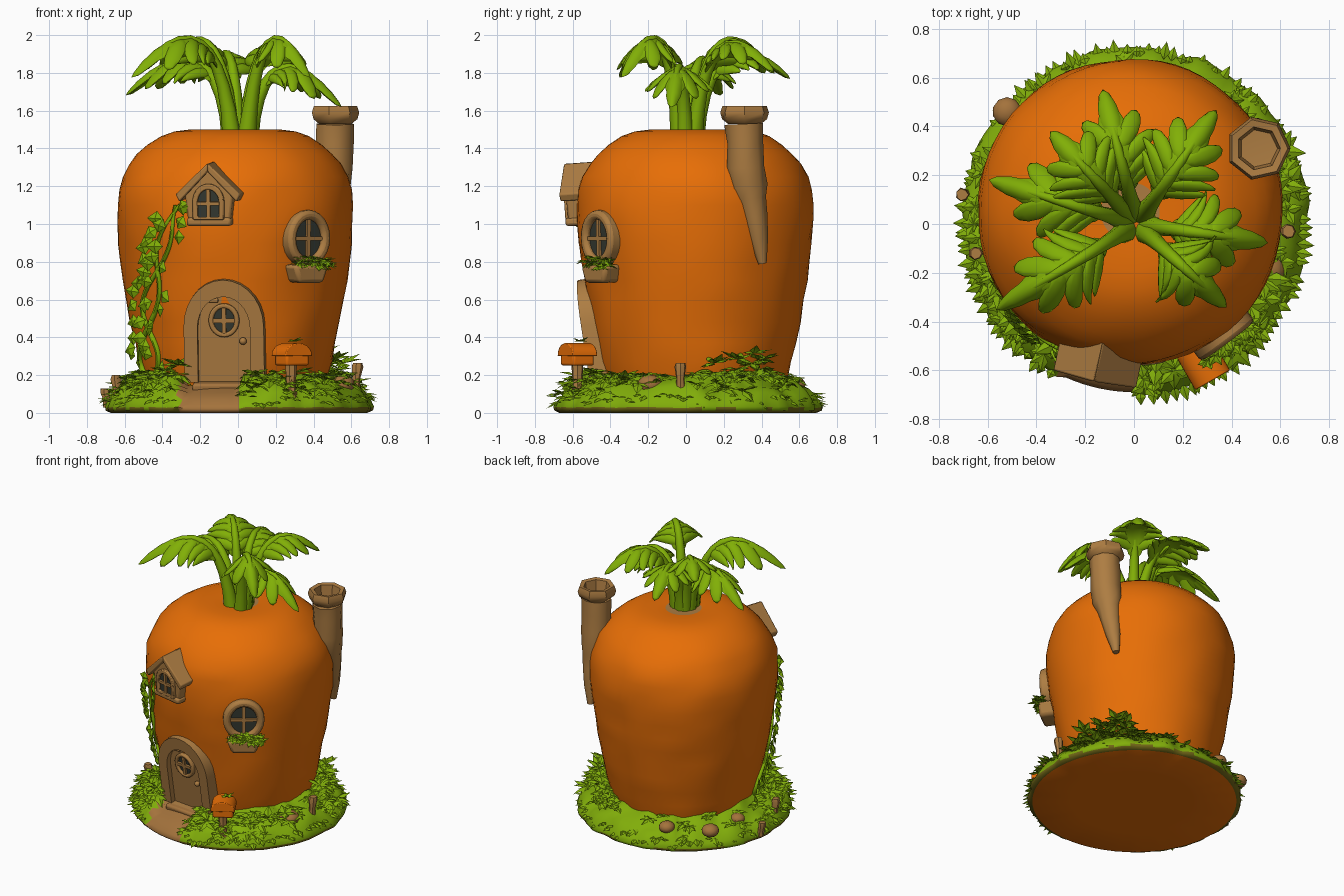
import bpy, bmesh, math, random
from mathutils import Vector, Matrix, noise

if "Cube" in bpy.data.objects:
    bpy.data.objects.remove(bpy.data.objects["Cube"])
random.seed(4)
CX, CY = -0.015, 0.05
UP = Vector((0, 0, 1))

def material(name, r, g, b):
    m = bpy.data.materials.new(name)
    m.diffuse_color = (r, g, b, 1)
    m.use_nodes = True
    m.node_tree.nodes["Principled BSDF"].inputs["Base Color"].default_value = m.diffuse_color
    return m
ORANGE = material("carrot_orange", 0.82, 0.16, 0.002)
LEAF = material("leaf_green", 0.22, 0.43, 0.002)
GRASS = material("grass_green", 0.22, 0.42, 0.003)
WOOD = material("wood_brown", 0.42, 0.205, 0.055)
PATH = material("path_brown", 0.37, 0.17, 0.045)
GLASS = material("dark_glass", 0.035, 0.04, 0.03)
RIM = material("mossy_soil", 0.16, 0.13, 0.008)

def finish(name, bm, mats, bevel=0, angle=40, closed=True):
    if closed:
        bmesh.ops.remove_doubles(bm, verts=bm.verts, dist=1e-5)
        bmesh.ops.recalc_face_normals(bm, faces=bm.faces)
    me = bpy.data.meshes.new(name)
    bm.to_mesh(me)
    bm.free()
    ob = bpy.data.objects.new(name, me)
    bpy.context.collection.objects.link(ob)
    for m in mats:
        me.materials.append(m)
    bpy.ops.object.select_all(action='DESELECT')
    ob.select_set(True)
    bpy.context.view_layer.objects.active = ob
    bpy.ops.object.shade_smooth_by_angle(angle=math.radians(angle))
    if bevel:
        mod = ob.modifiers.new("soft_edges", 'BEVEL')
        mod.width, mod.segments = bevel, 2

def bridge(bm, a, b):
    for i in range(len(a)):
        j = (i + 1) % len(a)
        bm.faces.new((a[i], a[j], b[j], b[i]))

def revolve(name, prof, mats, c=(0, 0), n=48, warp=lambda p: p, rule=None, angle=40):
    bm, prev = bmesh.new(), None
    for r, z in prof:
        ring = []
        for i in range(n):
            a = math.tau * i / n
            p = warp(Vector((max(r, 1e-6) * math.cos(a), max(r, 1e-6) * math.sin(a), z)))
            ring.append(bm.verts.new((p.x + c[0], p.y + c[1], p.z)))
        if prev:
            bridge(bm, prev, ring)
        prev = ring
    if rule:
        for f in bm.faces:
            f.material_index = rule(f.calc_center_median())
    finish(name, bm, mats, angle=angle)

def sweep(bm, pts, radii, n=8, rough=0):
    """Round tube along points with a radius at each point."""
    pts, prev = [Vector(p) for p in pts], None
    for k, p in enumerate(pts):
        q = UP.rotation_difference(pts[min(k + 1, len(pts) - 1)] - pts[max(k - 1, 0)])
        ring = [bm.verts.new(p + q @ Vector((math.cos(math.tau * i / n), math.sin(math.tau * i / n), 0))
                * radii[k] * random.uniform(1 - rough, 1 + rough)) for i in range(n)]
        if prev:
            bridge(bm, prev, ring)
        else:
            bm.faces.new(ring)
        prev = ring
    bm.faces.new(prev)

def solid(name, outer, y0, y1, mat, M, inner=None, bevel=0):
    """Extruded outline in the local x-z plane, with an optional hole."""
    bm = bmesh.new()
    mk = lambda pts, y: [bm.verts.new(M @ Vector((x, y, z))) for x, z in pts]
    a, b = mk(outer, y0), mk(outer, y1)
    bridge(bm, a, b)
    if inner:
        c, d = mk(inner, y0), mk(inner, y1)
        bridge(bm, c, d); bridge(bm, a, c); bridge(bm, b, d)
    else:
        bm.faces.new(a); bm.faces.new(b)
    finish(name, bm, [mat], bevel)

def oval(rx, rz, z=0, n=24):
    return [(rx * math.cos(math.tau * i / n), z + rz * math.sin(math.tau * i / n)) for i in range(n)]
def arch(w, z0, spring, top, n=14):
    return [(-w, z0), (w, z0)] + [(w * math.cos(math.pi * i / n), spring + (top - spring) * math.sin(math.pi * i / n))
                                  for i in range(n + 1)]
def rect(x0, x1, z0, z1):
    return [(x0, z0), (x1, z0), (x1, z1), (x0, z1)]
def frame(deg, dist, z, tilt=0):
    a = math.radians(deg)
    return (Matrix.Translation((CX + dist * math.sin(a), CY - dist * math.cos(a), z))
            @ Matrix.Rotation(a, 4, 'Z') @ Matrix.Rotation(math.radians(tilt), 4, 'X'))

def leaf(bm, p, d, up, length, width):
    """Small pointed, folded leaf facing along up."""
    d = d.normalized()
    s = d.cross(up).normalized()
    n = s.cross(d)
    b, l, r, m, t = [bm.verts.new(v) for v in (p, p + d * length * .4 + s * width, p + d * length * .4 - s * width,
                     p + d * length * .45 + n * width * .4, p + d * length)]
    for vs in ((b, l, m), (l, t, m), (b, m, r), (m, t, r)):
        f = bm.faces.new(vs)
        f.normal_update()
        if f.normal.dot(n) < 0:
            f.normal_flip()

def tuft(bm, p, size, count=7, lo=-.7, hi=.25):
    """Star of drooping leaves around a raised centre."""
    for i in range(count):
        a = math.tau * i / count + random.random()
        d = Vector((math.cos(a), math.sin(a), random.uniform(lo, hi)))
        leaf(bm, p + UP * size * .35, d, UP, size * random.uniform(.7, 1.2), size * .3)

# Carrot body with shallow horizontal dents
BODY = [(.45, .08), (.49, .2), (.508, .27), (.53, .37), (.553, .48), (.573, .6), (.588, .7), (.602, .8), (.615, .9), (.624, 1.0),
        (.624, 1.1), (.614, 1.18), (.592, 1.25), (.556, 1.32), (.515, 1.37), (.46, 1.42), (.39, 1.465), (.32, 1.49),
        (.24, 1.5), (.12, 1.497), (0, 1.485)]
def dent(p):
    k = 1.003 + .022 * noise.noise(Vector((p.x * 4, p.y * 4, p.z * 9))) * (p.z < 1.45)
    return Vector((p.x * k, p.y * k, p.z))
revolve("carrot_body", BODY, [ORANGE, WOOD], (CX, CY), 64, dent,
        lambda c: int(c.z > 1.48 and c.y > 0 and math.hypot(c.x - CX, c.y - CY) < .09))
def surface(x, z, lift=0):
    for (r0, z0), (r1, z1) in zip(BODY, BODY[1:]):
        if z0 <= z <= z1:
            r = r0 + (r1 - r0) * (z - z0) / (z1 - z0) + lift
            return Vector((x, CY - math.sqrt(r * r - (x - CX) ** 2), z))

# Grassy base with a path cut through the front
def on_path(x, y):
    return -.33 + .12 * (y + .7) < x < 0 and y < -.3
def ground(r):
    return .2 - max(0, r - .5) * .45 - max(0, r - .62) * .9
def lumpy(p):
    if p.z < .005:
        return p
    k = noise.noise(Vector((p.x * 9, p.y * 9, 2)))
    if on_path(p.x, p.y):
        return Vector((p.x * .985, p.y * .985, p.z * .72))
    return Vector((p.x * (1 + .03 * k), p.y * (1 + .03 * k), p.z * (1 + .25 * k)))
def base_rule(c):
    if c.z < .004:
        return 1
    if on_path(c.x, c.y):
        return 2
    return 3 if c.z < .022 else 0
revolve("grass_base", [(0, 0), (.4, 0), (.68, 0), (.705, .012), (.71, .03), (.695, .06), (.67, .095), (.64, .125), (.6, .15),
        (.55, .178), (.5, .2), (.4, .2)], [GRASS, ORANGE, PATH, RIM], (.005, .01), 120, lumpy, base_rule, 60)

# Leafy tufts on the base and fringe around its edge
bm = bmesh.new()
for i in range(210):
    a, r = random.uniform(0, math.tau), random.uniform(.53, .67)
    x, y = r * math.cos(a), r * math.sin(a)
    if on_path(x - .03, y) or on_path(x + .03, y) or math.hypot(x - CX, y - CY) < .5:
        continue
    big = y < -.2 or (x > .3 and .1 < y < .5)
    if big or random.random() < .3:
        tuft(bm, Vector((x, y, ground(r))), random.uniform(.07, .1) if big else .065)
for a, h in ((15, .28), (28, .3), (38, .33), (45, .3), (200, .21), (228, .24), (237, .27), (302, .23), (325, .2)):
    a = math.radians(a)
    for drop, lo, hi in ((.05, -.5, .6), (.1, -.8, .1)):
        tuft(bm, Vector((.58 * math.cos(a), .58 * math.sin(a), h - drop)), .095, 9, lo, hi)
for i in range(130):
    a = math.tau * (i + random.random()) / 130
    d = Vector((math.cos(a), math.sin(a), random.uniform(-.6, .2)))
    if not on_path(.7 * d.x, .7 * d.y):
        leaf(bm, Vector((.67 * d.x, .685 * d.y, random.uniform(.05, .1))), d, UP, random.uniform(.04, .08), .022)
finish("grass_tufts", bm, [GRASS], angle=30, closed=False)

# Crown of lobed carrot leaves: flat lobes bent along an arched midrib, sides drooping
bm = bmesh.new()
for az, reach, ztop, arch_z, fold in ((103, .53, 1.80, 2.12, -.35), (163, .58, 1.72, 2.12, -.5), (212, .62, 1.82, 2.27, -.55),
                                      (54, .54, 1.84, 2.2, -.35), (-8, .52, 1.66, 2.08, -.5), (-42, .48, 1.82, 2.27, -.55),
                                      (132, .48, 1.92, 2.15, -.4)):
    a = math.radians(az)
    o = Vector((math.cos(a), math.sin(a), 0))
    P0 = Vector((.01, 0, 1.46)) + o * .05
    P1, P2 = Vector((.01, 0, arch_z)) + o * .15, Vector((0, 0, ztop)) + o * reach
    curve = lambda t: P0 * (1 - t) ** 2 + P1 * 2 * t * (1 - t) + P2 * t * t
    sweep(bm, [curve(t / 10) for t in range(10)], [.05, .04, .034, .03, .027, .025, .022, .019, .015, .01])
    lobes = [(.62, 0, 0, .25, .085), (.88, 0, 0, .12, .045)]
    for s in (-1, 1):
        lobes += [(.42, .075 * s, 62 * s, .10, .038), (.54, .09 * s, 50 * s, .12, .042),
                  (.67, .085 * s, 40 * s, .12, .042), (.80, .062 * s, 28 * s, .11, .038)]
    for t0, w0, rot, hl, hw in lobes:
        R = Matrix.Rotation(math.radians(rot), 3, 'Z')
        for v in bmesh.ops.create_uvsphere(bm, u_segments=10, v_segments=6, radius=1,
                                           matrix=Matrix.Rotation(math.pi / 2, 4, 'Y'))['verts']:
            q = R @ Vector((v.co.x * hl, v.co.y * hw, v.co.z * .02))
            t, w = t0 + q.x / .72, w0 + q.y
            tan = (curve(t + .01) - curve(t - .01)).normalized()
            side = Vector((-o.y, o.x, 0))
            v.co = curve(t) + side * w + tan.cross(side) * (q.z + fold * abs(w) * (1 + 2 * abs(w)))
            v.co.z = min(v.co.z, 2.0)
finish("carrot_leaves", bm, [LEAF], angle=60)

# Chimney: tapered shaft hugging the body and a hollow rim
bm = bmesh.new()
sweep(bm, [(.495, .405, .79), (.5, .385, .92), (.505, .365, 1.04), (.5, .345, 1.13), (.502, .33, 1.2), (.505, .32, 1.3),
           (.51, .315, 1.43), (.51, .31, 1.53)], [.022, .05, .068, .078, .098, .102, .1, .104], 9, .07)
finish("chimney_shaft", bm, [WOOD], angle=60)
revolve("chimney_rim", [(.09, 1.53), (.122, 1.555), (.132, 1.59), (.12, 1.625), (.09, 1.62), (.078, 1.535), (0, 1.53)],
        [WOOD], (.51, .31), 7)

def glazing(name, M, rx, rz, z, y):
    """Glass with crossed bars."""
    solid(name + "_glass", oval(rx, rz, z), y + .009, y, GLASS, M)
    solid(name + "_upright_bar", rect(-.011, .011, z - rz, z + rz), y, y - .014, WOOD, M)
    solid(name + "_cross_bar", rect(-rx, rx, z - .011, z + .011), y, y - .014, WOOD, M)

# Arched door with round window, frame and step
D = frame(-6, .475, .17, 9)
solid("door_frame", arch(.213, 0, .3, .55), .08, -.065, WOOD, D, arch(.14, 0, .29, .46), .02)
solid("door_panel", arch(.15, 0, .29, .47), .06, -.028, WOOD, D)
solid("door_window_frame", oval(.082, .09, .33), -.02, -.052, WOOD, D, oval(.056, .066, .33), .008)
glazing("door_window", D, .058, .068, .33, -.037)
solid("door_hinge", rect(-.09, -.03, .425, .447), -.02, -.045, WOOD, D, None, .006)
bm = bmesh.new()
bmesh.ops.create_icosphere(bm, subdivisions=2, radius=.02, matrix=D @ Matrix.Translation((.1, -.045, .22)))
finish("door_knob", bm, [WOOD])
solid("door_step", rect(-.17, .12, -.06, .0), .05, -.1, PATH, D, None, .015)

# Oval window with planter
W = frame(37, .60, .925, 2)
solid("oval_window_frame", oval(.138, .15), .06, -.065, WOOD, W, oval(.088, .1), .018)
glazing("oval_window", W, .093, .105, 0, -.035)
solid("planter_box", [(-.08, -.235), (.08, -.235), (.115, -.14), (-.115, -.14)], .06, -.085, WOOD, W, None, .02)
bm = bmesh.new()
for i in range(28):
    tuft(bm, W @ Vector((random.uniform(-.115, .115), random.uniform(-.1, -.04), random.uniform(-.165, -.115))), .052)
finish("planter_leaves", bm, [GRASS], angle=30, closed=False)

# Dormer window with gabled roof
H = frame(-12, .5, 1.0, 4)
solid("dormer_wall", [(-.115, .03), (.115, .03), (.13, .17), (0, .3), (-.13, .17)], .05, -.165, WOOD, H, None, .012)
for s in (-1, 1):
    solid("dormer_roof", [(0, .29), (0, .335), (s * .175, .17), (s * .155, .13)], .08, -.19, WOOD, H, None, .008)
solid("dormer_sill", rect(-.12, .12, .0, .045), .0, -.18, WOOD, H, None, .015)
solid("dormer_window_frame", arch(.085, .035, .13, .225), -.15, -.185, WOOD, H, arch(.058, .05, .125, .195), .006)
solid("dormer_glass", arch(.06, .045, .125, .197), -.16, -.169, GLASS, H)
solid("dormer_upright_bar", rect(-.01, .01, .045, .195), -.165, -.182, WOOD, H)
solid("dormer_cross_bar", rect(-.06, .06, .11, .13), -.165, -.182, WOOD, H)

# Climbing vine: two winding stems with leaves
bm, lf = bmesh.new(), bmesh.new()
for ph, wob in ((0, .06), (2.8, .05)):
    pts = []
    for k in range(41):
        t = k / 40
        pts.append(surface(-.475 + .16 * t ** 3 + wob * math.sin(10 * t + ph) * (1 - t * .5), .13 + .97 * t, .008))
    sweep(bm, pts, [.018 - .009 * k / 40 for k in range(41)], 6)
    for k in range(1, 41, 2):
        p = pts[k]
        out = Vector((p.x - CX, p.y - CY, 0)).normalized()
        side = Vector((-out.y, out.x, 0)) * random.choice((-1, 1))
        d = side + Vector((0, 0, random.uniform(-.8, .5))) + out * .3
        leaf(lf, p + out * .018 + side * .03, d, out, random.uniform(.08, .1), .04)
finish("vine_stems", bm, [LEAF], angle=60)
finish("vine_leaves", lf, [LEAF], angle=30, closed=False)

# Mailbox on a post, with a sprig on top
B = Matrix.Translation((.285, -.575, .24)) @ Matrix.Rotation(math.radians(30), 4, 'Z')
solid("mailbox", arch(.07, .01, .06, .115), .065, -.065, ORANGE, B, None, .012)
solid("mailbox_hood", arch(.082, .06, .065, .13), .075, -.075, ORANGE, B, None, .012)
bm = bmesh.new()
sweep(bm, [(.285, -.575, .06), (.28, -.575, .15), (.28, -.575, .25)], [.035, .026, .032], 7)
finish("mailbox_post", bm, [WOOD])
bm = bmesh.new()
tuft(bm, Vector((.3, -.56, .36)), .05, 7, -.3, .5)
finish("mailbox_sprig", bm, [GRASS], angle=30, closed=False)

# Stumps and stones around the base
for x, y, z0, z1, r in ((-.69, .12, .03, .13, .024), (-.635, -.12, .05, .2, .024), (.62, -.03, .1, .265, .026)):
    bm = bmesh.new()
    sweep(bm, [(x, y, z0), (x * 1.01, y, (z0 + z1) / 2), (x * 1.02, y, z1 - .02), (x * 1.02, y, z1)], [r, r * .85, r * 1.2, r], 7, .1)
    finish("stump", bm, [WOOD])
bm = bmesh.new()
for x, y, s in ((.55, -.19, .07), (-.52, .46, .06), (-.56, .2, .05), (-.25, .58, .055)):
    bmesh.ops.create_icosphere(bm, subdivisions=2, radius=1,
                               matrix=Matrix.Translation((x, y, .15)) @ Matrix.Diagonal((s, s, s * .75, 1)))
finish("stones", bm, [PATH], angle=60)
